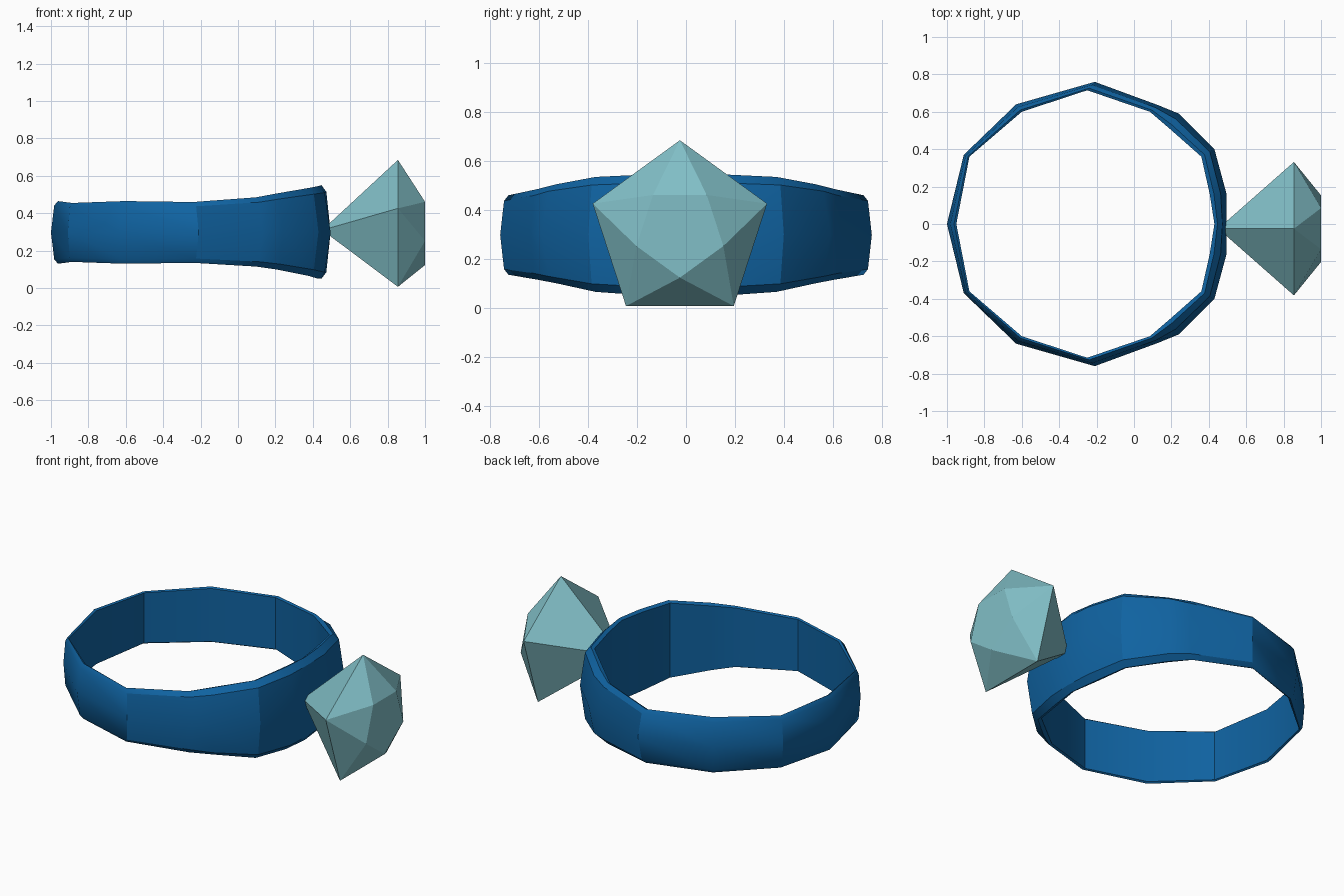
import bpy, bmesh, math

cube = bpy.data.objects.get("Cube")
if cube:
    bpy.data.objects.remove(cube, do_unlink=True)


def make_material(name, color, roughness):
    mat = bpy.data.materials.new(name)
    mat.use_nodes = True
    mat.diffuse_color = color
    bsdf = mat.node_tree.nodes["Principled BSDF"]
    bsdf.inputs["Base Color"].default_value = color
    bsdf.inputs["Roughness"].default_value = roughness
    return mat


def make_object(name, bm, mat):
    bmesh.ops.recalc_face_normals(bm, faces=bm.faces[:])
    mesh = bpy.data.meshes.new(name)
    bm.to_mesh(mesh)
    bm.free()
    mesh.materials.append(mat)
    obj = bpy.data.objects.new(name, mesh)
    bpy.context.collection.objects.link(obj)
    return obj


blue = make_material("deep blue", (0.005, 0.125, 0.36, 1), 0.4)
aqua = make_material("pale aqua", (0.22, 0.52, 0.57, 1), 0.2)

# Band: half of the loop, each station = inner x, y, outer x, y, bottom z, top z
half = [
    (-.95, 0, -1, 0, .13, .465),
    (-.88, .36, -.91, .37, .14, .455),
    (-.60, .60, -.63, .64, .13, .465),
    (-.25, .715, -.21, .76, .135, .46),
    (.085, .60, .13, .635, .115, .485),
    (.19, .51, .24, .59, .10, .505),
    (.36, .36, .43, .40, .065, .535),
    (.405, .16, .495, .16, .05, .545),
    (.43, 0, .495, 0, .05, .55),
]
loop = half + [(a, -b, c, -d, lo, hi) for a, b, c, d, lo, hi in half[-2:0:-1]]

bm = bmesh.new()
sections = []
for ix, iy, ox, oy, lo, hi in loop:
    # Section: flat inside, domed outside; 0 is the inner and 1 the outer line
    mid, rise = (lo + hi) / 2, (hi - lo) / 2
    profile = [(0, -.96), (.25, -1), (.65, -.86), (1, 0), (.65, .86), (.25, 1), (0, .96)]
    sections.append([bm.verts.new((ix + (ox - ix) * t, iy + (oy - iy) * t, mid + rise * h))
                     for t, h in profile])
for i, a in enumerate(sections):
    b = sections[(i + 1) % len(sections)]
    for j in range(len(a)):
        k = (j + 1) % len(a)
        bm.faces.new((a[j], b[j], b[k], a[k]))
band = make_object("ring_band", bm, blue)

bpy.ops.object.select_all(action="DESELECT")
band.select_set(True)
bpy.context.view_layer.objects.active = band
bpy.ops.object.shade_smooth_by_angle(angle=math.radians(30))

# Gem: point in the band, five-sided girdle, smaller table turned half a side
gem_y, gem_z = -.025, .31
bm = bmesh.new()


def pentagon(x, radius, start):
    return [bm.verts.new((x, gem_y + radius * math.sin(a), gem_z + radius * math.cos(a)))
            for a in (start + i * math.tau / 5 for i in range(5))]


tip = bm.verts.new((.45, gem_y, gem_z))
girdle = pentagon(.855, .375, 0)
table = pentagon(1, .187, math.pi / 5)
for i in range(5):
    k = (i + 1) % 5
    bm.faces.new((tip, girdle[i], girdle[k]))
    bm.faces.new((girdle[i], girdle[k], table[i]))
    bm.faces.new((table[i], girdle[k], table[k]))
bm.faces.new(table)
make_object("gemstone", bm, aqua)
